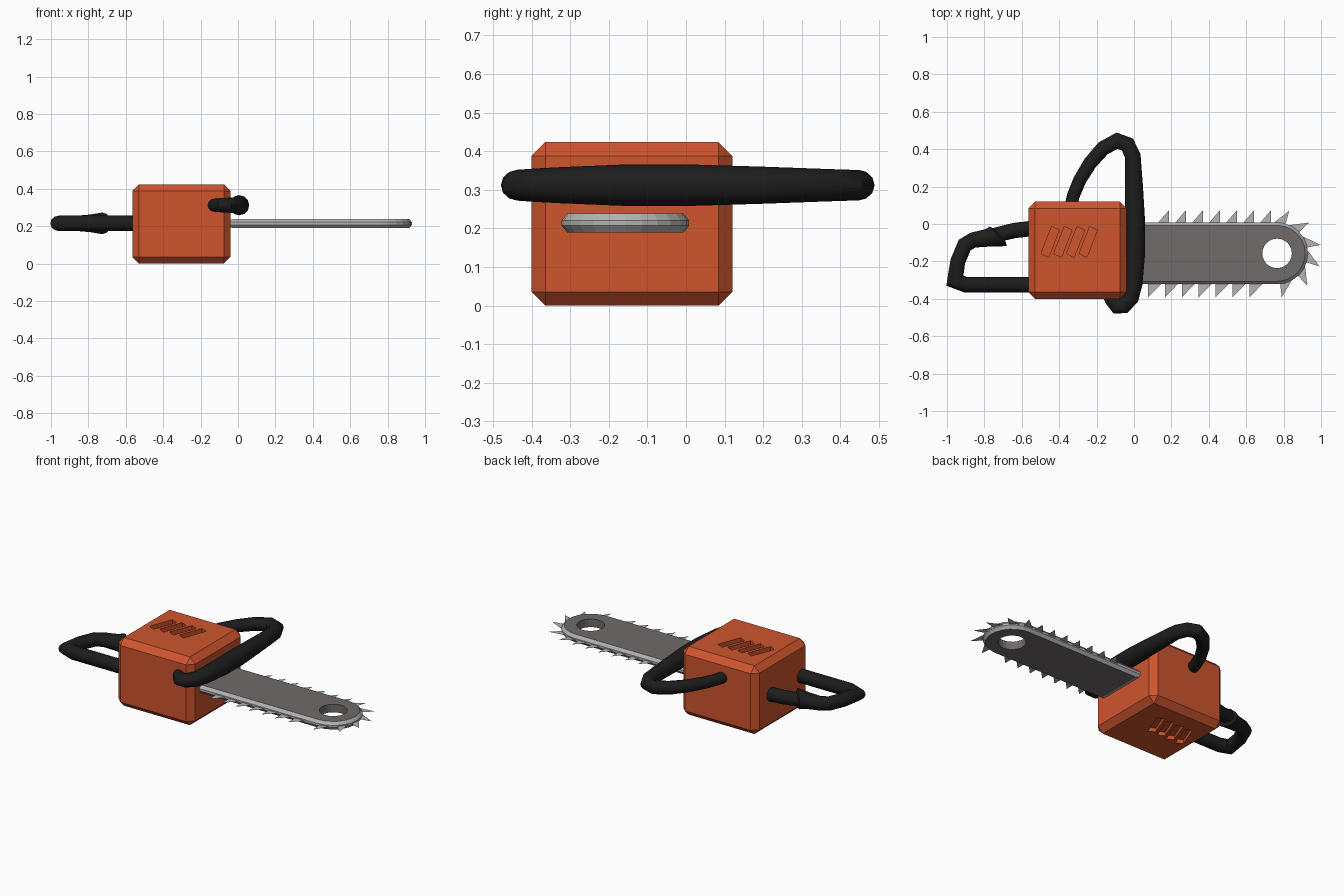
import bpy, bmesh
from math import radians, sin, cos, tan, pi, atan2, degrees
from mathutils import Vector

if "Cube" in bpy.data.objects:
    bpy.data.objects.remove(bpy.data.objects["Cube"])


def material(name, color):
    m = bpy.data.materials.new(name)
    m.diffuse_color = (*color, 1)
    m.use_nodes = True
    m.node_tree.nodes["Principled BSDF"].inputs["Base Color"].default_value = m.diffuse_color
    return m


ORANGE = material("orange_casing", (0.62, 0.09, 0.027))
BLACK = material("black_rubber", (0.012, 0.012, 0.012))
DARK = material("dark_steel", (0.16, 0.145, 0.145))
STEEL = material("light_steel", (0.45, 0.45, 0.45))


def mesh_object(name, bm, mats, smooth=False):
    if smooth:
        for f in bm.faces:
            f.smooth = True
    me = bpy.data.meshes.new(name)
    bm.to_mesh(me)
    bm.free()
    ob = bpy.data.objects.new(name, me)
    bpy.context.collection.objects.link(ob)
    for m in mats:
        me.materials.append(m)
    return ob


def bridge(bm, a, b):
    n = len(a)
    return [bm.faces.new((a[i], a[(i + 1) % n], b[(i + 1) % n], b[i])) for i in range(n)]


# Casing: chamfered box
lo, hi = Vector((-0.565, -0.40, 0)), Vector((-0.04, 0.12, 0.424))
bm = bmesh.new()
bmesh.ops.create_cube(bm, size=1)
for v in bm.verts:
    v.co = Vector((lo[i] + (v.co[i] + 0.5) * (hi[i] - lo[i]) for i in range(3)))
bmesh.ops.bevel(bm, geom=bm.edges[:], offset=0.036, offset_type='OFFSET',
                segments=1, affect='EDGES', profile=0.5)
casing = mesh_object("casing", bm, [ORANGE])

# Slanted cooling slots, cut into top and bottom
bm = bmesh.new()
for k in range(4):
    x = -0.497 + 0.068 * k
    outline = [(x, -0.158), (x + 0.041, -0.178), (x + 0.097, -0.032), (x + 0.056, -0.014)]
    for z0, z1 in ((-0.05, 0.025), (0.399, 0.47)):
        a = [bm.verts.new((*p, z0)) for p in outline]
        b = [bm.verts.new((*p, z1)) for p in outline]
        bridge(bm, a, b)
        bm.faces.new(a[::-1])
        bm.faces.new(b)
cutter = mesh_object("slot_cutter", bm, [ORANGE])
cutter.hide_render = True
cutter.hide_viewport = True
mod = casing.modifiers.new("slots", 'BOOLEAN')
mod.operation = 'DIFFERENCE'
mod.solver = 'EXACT'
mod.object = cutter

# Guide bar: rounded plate with a hole, chamfered light rim
CX, CY, CZ, R, BACK = 0.765, -0.157, 0.214, 0.165, 0.865
corner = degrees(atan2(R, BACK))
angles = sorted([i * 15 for i in range(24)] + [180 - corner, 180 + corner])


def bar_ring(bm, inset, z, hole=0):
    verts = []
    for a in angles:
        c, s = cos(radians(a)), sin(radians(a))
        r = R - inset
        if hole:
            d = hole
        elif c >= -1e-6:
            d = r
        else:
            d = min(r / max(abs(s), 1e-6), BACK * r / R / abs(c))
        verts.append(bm.verts.new((CX + d * c, CY + d * s, CZ + z)))
    return verts


bm = bmesh.new()
rings = [bar_ring(bm, 0, -0.025, 0.079), bar_ring(bm, 0.015, -0.025), bar_ring(bm, 0, -0.007),
         bar_ring(bm, 0, 0.007), bar_ring(bm, 0.015, 0.025), bar_ring(bm, 0, 0.025, 0.079)]
for i in range(6):
    for f in bridge(bm, rings[i], rings[(i + 1) % 6]):
        f.material_index = 1 if i in (1, 2, 3) else 0
bmesh.ops.recalc_face_normals(bm, faces=bm.faces)
mesh_object("guide_bar", bm, [DARK, STEEL])

# Chain teeth: flat triangles leaning clockwise around the rim
bm = bmesh.new()


def tooth(base, along, out, width=0.068, height=0.066):
    base, along, out = Vector(base), Vector(along), Vector(out)
    pts = [base - out * 0.012, base + out * height, base - along * width - out * 0.012]
    bm.faces.new([bm.verts.new(p) for p in pts])


for k in range(7):
    tooth((0.187 + 0.091 * k, CY + R, CZ), (1, 0, 0), (0, 1, 0))
    tooth((0.075 + 0.0903 * k, CY - R, CZ), (-1, 0, 0), (0, -1, 0), 0.08, 0.07)
for a in (16, 46, 79, 107, 137, 174):
    s, c = sin(radians(a)), cos(radians(a))
    tooth((CX + R * s, CY + R * c, CZ), (c, -s, 0), (s, c, 0), 0.062, 0.072)
mesh_object("chain_teeth", bm, [STEEL])


# Handles: mitred tube swept along a flat path of (x, y, radius)
def tube(name, path, z, sides=12):
    bm = bmesh.new()
    pts = [Vector(p[:2]) for p in path]
    rings = []
    for i, p in enumerate(pts):
        d0 = (p - pts[max(i - 1, 0)]).normalized() if i else (pts[1] - p).normalized()
        d1 = (pts[i + 1] - p).normalized() if i < len(pts) - 1 else d0
        t = (d0 + d1).normalized()
        n = Vector((-t.y, t.x)) / max(t.dot(d0), 0.75)
        r = path[i][2]
        ring = []
        for k in range(sides):
            a = 2 * pi * k / sides
            q = p + n * r * cos(a)
            ring.append(bm.verts.new((q.x, q.y, z + r * sin(a))))
        rings.append(ring)
    for a, b in zip(rings, rings[1:]):
        bridge(bm, a, b)
    bm.faces.new(rings[0][::-1])
    bm.faces.new(rings[-1])
    bmesh.ops.recalc_face_normals(bm, faces=bm.faces)
    ob = mesh_object(name, bm, [BLACK])
    bpy.ops.object.select_all(action='DESELECT')
    ob.select_set(True)
    bpy.context.view_layer.objects.active = ob
    bpy.ops.object.shade_smooth_by_angle(angle=radians(32))


tube("front_handle", [
    (-0.34, 0.08, 0.034), (-0.325, 0.15, 0.034), (-0.29, 0.235, 0.035), (-0.235, 0.325, 0.037),
    (-0.165, 0.405, 0.039), (-0.09, 0.445, 0.04), (-0.035, 0.425, 0.04), (-0.007, 0.365, 0.042),
    (0.0, 0.2, 0.048), (0.006, 0.0, 0.054), (0.006, -0.15, 0.054), (-0.002, -0.32, 0.047),
    (-0.018, -0.395, 0.043), (-0.055, -0.437, 0.04), (-0.092, -0.44, 0.038),
    (-0.122, -0.405, 0.035), (-0.14, -0.36, 0.034)], 0.312)

# Rear handle with a flared trigger grip
tube("rear_handle", [
    (-0.53, -0.325, 0.041), (-0.90, -0.325, 0.041), (-0.958, -0.303, 0.041),
    (-0.942, -0.2, 0.04), (-0.905, -0.112, 0.04), (-0.86, -0.086, 0.041),
    (-0.79, -0.075, 0.047), (-0.725, -0.066, 0.058), (-0.722, -0.055, 0.04),
    (-0.64, -0.035, 0.041), (-0.53, -0.022, 0.041)], 0.215)
